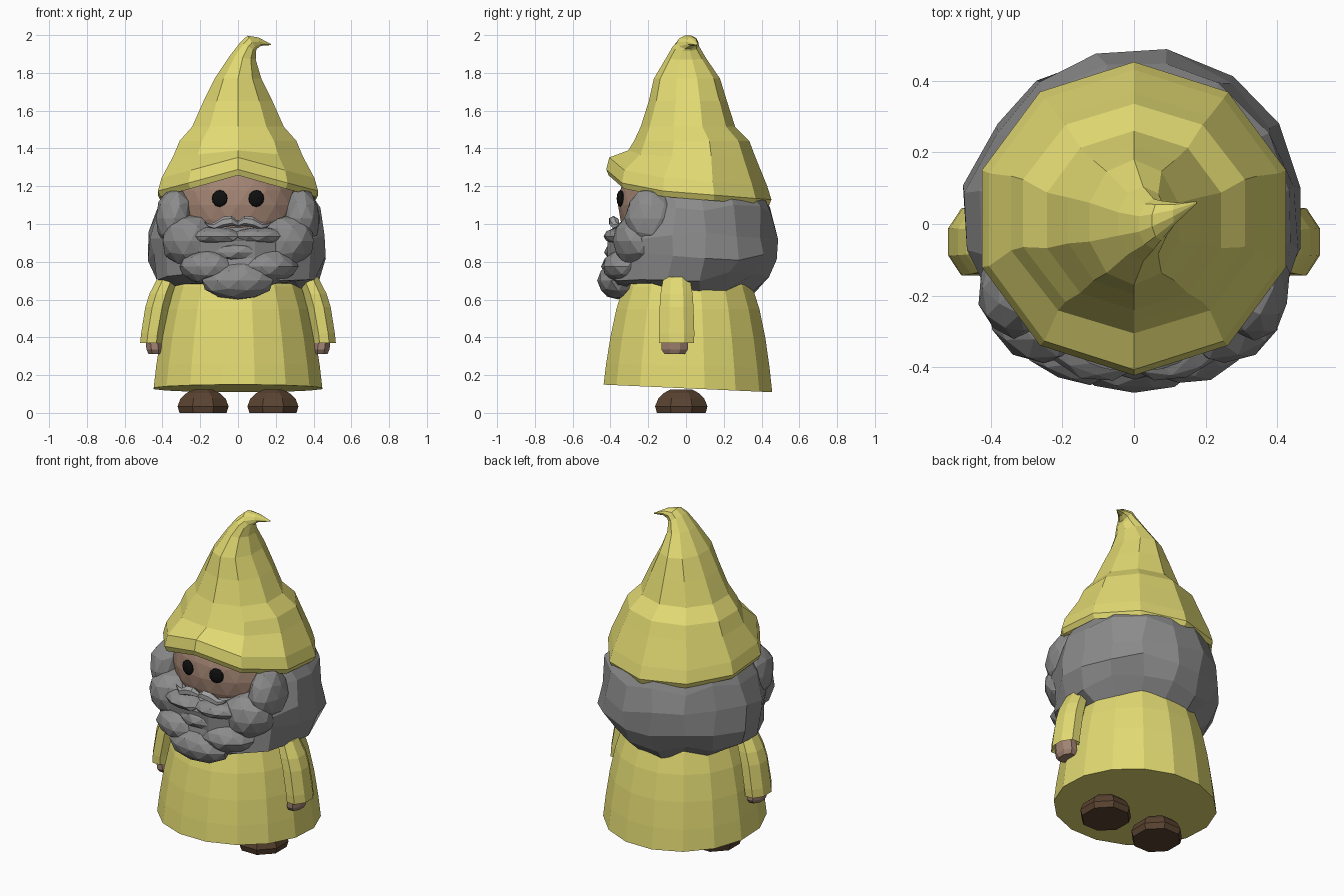
import bpy, bmesh, math, random
from mathutils import Vector, Matrix

if "Cube" in bpy.data.objects:
    bpy.data.objects.remove(bpy.data.objects["Cube"])

random.seed(4)


def material(name, r, g, b):
    m = bpy.data.materials.new(name)
    m.diffuse_color = (r, g, b, 1)
    m.use_nodes = True
    m.node_tree.nodes["Principled BSDF"].inputs["Base Color"].default_value = m.diffuse_color
    return m


YELLOW = material("yellow_cloth", 0.76, 0.70, 0.17)
GREY = material("grey_hair", 0.26, 0.26, 0.26)
LIGHT = material("light_hair", 0.36, 0.36, 0.36)
SKIN = material("skin", 0.36, 0.23, 0.17)
BROWN = material("brown_leather", 0.10, 0.055, 0.03)
BLACK = material("black", 0.005, 0.005, 0.005)


def finish(name, bm, mat):
    bmesh.ops.recalc_face_normals(bm, faces=bm.faces)
    me = bpy.data.meshes.new(name)
    bm.to_mesh(me)
    bm.free()
    me.materials.append(mat)
    ob = bpy.data.objects.new(name, me)
    bpy.context.collection.objects.link(ob)
    return ob


def loft(name, rings, mat):
    """Skin a list of equal-length point rings and cap both ends."""
    bm = bmesh.new()
    rows = [[bm.verts.new(p) for p in ring] for ring in rings]
    n = len(rows[0])
    for a, b in zip(rows, rows[1:]):
        for i in range(n):
            j = (i + 1) % n
            bm.faces.new((a[i], a[j], b[j], b[i]))
    bm.faces.new(rows[0][::-1])
    bm.faces.new(rows[-1])
    return finish(name, bm, mat)


def angles(n, offset=0.0):
    return [math.tau * (i + offset) / n - math.pi / 2 for i in range(n)]


def ellipse(c, rx, ry, n, offset=0.0, tilt=0.0):
    """Ring around c; positive tilt drops the +x side."""
    rot = Matrix.Rotation(tilt, 3, 'Y')
    return [Vector(c) + rot @ Vector((rx * math.cos(a), ry * math.sin(a), 0))
            for a in angles(n, offset)]


def lump(name, c, size, mat, jitter=0.0, sub=2, turn=0.0):
    bm = bmesh.new()
    bmesh.ops.create_icosphere(bm, subdivisions=sub, radius=1)
    rot = Matrix.Rotation(turn, 3, 'Z')
    for v in bm.verts:
        k = 1 + random.uniform(-jitter, jitter)
        v.co = Vector(c) + rot @ Vector([v.co[i] * size[i] * k for i in range(3)])
    return finish(name, bm, mat)


# hat: ten-sided cone, brim raised at the front, tip curling to +x
hat = [  # cx, cy, z, rx, ry, front lift, tilt in degrees
    (0, .015, 1.19, .36, .36, .06, 0),
    (0, .015, 1.135, .43, .425, .09, 0),
    (0, .015, 1.165, .446, .437, .09, 0),
    (0, .012, 1.235, .425, .418, .085, 0),
    (0, .03, 1.36, .36, .335, .03, 0),
    (0, .03, 1.44, .325, .305, .0, 0),
    (0, .01, 1.515, .255, .25, 0, 0),
    (0, .01, 1.65, .192, .207, 0, 0),
    (0, .005, 1.77, .13, .175, 0, 0),
    (.025, 0, 1.88, .073, .105, 0, 8),
    (.055, 0, 1.94, .050, .07, 0, 30),
    (.075, .01, 1.962, .045, .055, 0, 55),
    (.115, .03, 1.965, .024, .03, 0, 75),
    (.175, .06, 1.95, .003, .003, 0, 75),
]
rings = []
for cx, cy, z, rx, ry, lift, tilt in hat:
    ring = ellipse((cx, cy, z), rx, ry, 10, 0, math.radians(tilt))
    for p, a in zip(ring, angles(10)):
        p.z += lift * max(0, -math.sin(a)) ** 6
        if z < 1.3:
            p.z -= 0.08 * p.y
    rings.append(ring)
loft("hat", rings, YELLOW)

# hair and beard: uneven faceted mass, set back where the face shows
hair = [  # z, rx, front y, back y
    (.68, .30, .30, .30),
    (.605, .35, .36, .34),
    (.72, .43, .43, .43),
    (.83, .468, .41, .475),
    (.94, .472, .425, .48),
    (1.08, .435, .36, .458),
    (1.15, .40, .31, .42),
    (1.18, .30, .25, .30),
]
rings = []
for k, (z, rx, yf, yb) in enumerate(hair):
    ring = []
    for a in angles(16, .5):
        c, s = math.cos(a), math.sin(a)
        p = Vector((rx * c, (yf if s < 0 else yb) * s, z))
        if k == 1:
            p.z += (.075 if s < 0 else .035) * abs(math.sin(2 * a)) + .03 * abs(c)
        if z > 1 and s < 0 and abs(c) < .6:
            p.y = max(p.y, -.22)
        j = .018 if 0 < k < 6 else 0
        p += Vector((random.uniform(-j, j), random.uniform(-j, j), random.uniform(-j, j) * 1.4))
        ring.append(p)
    rings.append(ring)
loft("hair_and_beard", rings, GREY)

# beard curls and side locks, mostly sunk into the mass
lump("beard_tip", (0, -.36, .70), (.19, .115, .10), GREY, .05)
lump("beard_middle", (0, -.33, .85), (.16, .10, .06), GREY, .05)
for side, s in (("left", -1), ("right", 1)):
    lump(f"beard_curl_{side}", (s * .17, -.33, .775), (.15, .11, .09), GREY, .05, turn=s * .4)
    lump(f"beard_ridge_{side}", (s * .12, -.335, .935), (.15, .095, .05), GREY, .05, turn=s * .3)
    lump(f"jaw_hair_{side}", (s * .26, -.25, .91), (.15, .14, .14), GREY, .05, turn=s * .6)
    lump(f"side_hair_{side}", (s * .335, -.18, 1.03), (.10, .14, .16), GREY, .05)

# face and eyes
lump("face", (0, -.08, 1.1), (.335, .28, .30), SKIN, sub=3)
for side, s in (("left", -1), ("right", 1)):
    lump(f"eye_{side}", (s * .097, -.347, 1.135), (.043, .018, .045), BLACK, turn=s * .25)

# moustache: tapered curl on each side
curl = [(0, -.375, 1.00, .014), (.035, -.385, 1.017, .026), (.08, -.38, 1.01, .028),
        (.125, -.37, .988, .020), (.155, -.355, .993, .010), (.178, -.345, 1.01, .002)]
for side, s in (("left", -1), ("right", 1)):
    loft(f"moustache_{side}", [[Vector((s * x, y + r * math.cos(a), z + r * math.sin(a)))
                                for a in angles(6)] for x, y, z, r in curl], LIGHT)

# robe with a slightly sloping hem
rings = []
for z, r in ((.13, .455), (.25, .441), (.40, .418), (.55, .386), (.67, .347), (.80, .27)):
    ring = ellipse((0, .01, z), r, r, 16, .5)
    for p in ring:
        p.z -= .045 * p.y * max(0, 1 - (z - .13) / .3)
    rings.append(ring)
loft("robe", rings, YELLOW)

# sleeves, hands and shoes
for side, s in (("left", -1), ("right", 1)):
    sleeve = [((s * .452, -.05, .40), .040, .07), ((s * .457, -.05, .37), .066, .10),
              ((s * .452, -.05, .42), .066, .102), ((s * .428, -.05, .56), .068, .097),
              ((s * .408, -.05, .63), .066, .092), ((s * .37, -.05, .72), .058, .075)]
    loft(f"sleeve_{side}", [ellipse(c, rx, ry, 8, .5) for c, rx, ry in sleeve], YELLOW)
    hand = [((s * .437, -.06, .312), .040, .058), ((s * .44, -.06, .335), .048, .075),
            ((s * .45, -.06, .42), .048, .075)]
    loft(f"hand_{side}", [ellipse(c, rx, ry, 8, .5) for c, rx, ry in hand], SKIN)
    shoe = [(0, .135, .14), (.035, .146, .15), (.075, .130, .132), (.105, .095, .10), (.125, .05, .06)]
    loft(f"shoe_{side}", [ellipse((s * .185, -.025, z), rx, ry, 8, .5)
                          for z, rx, ry in shoe], BROWN)
